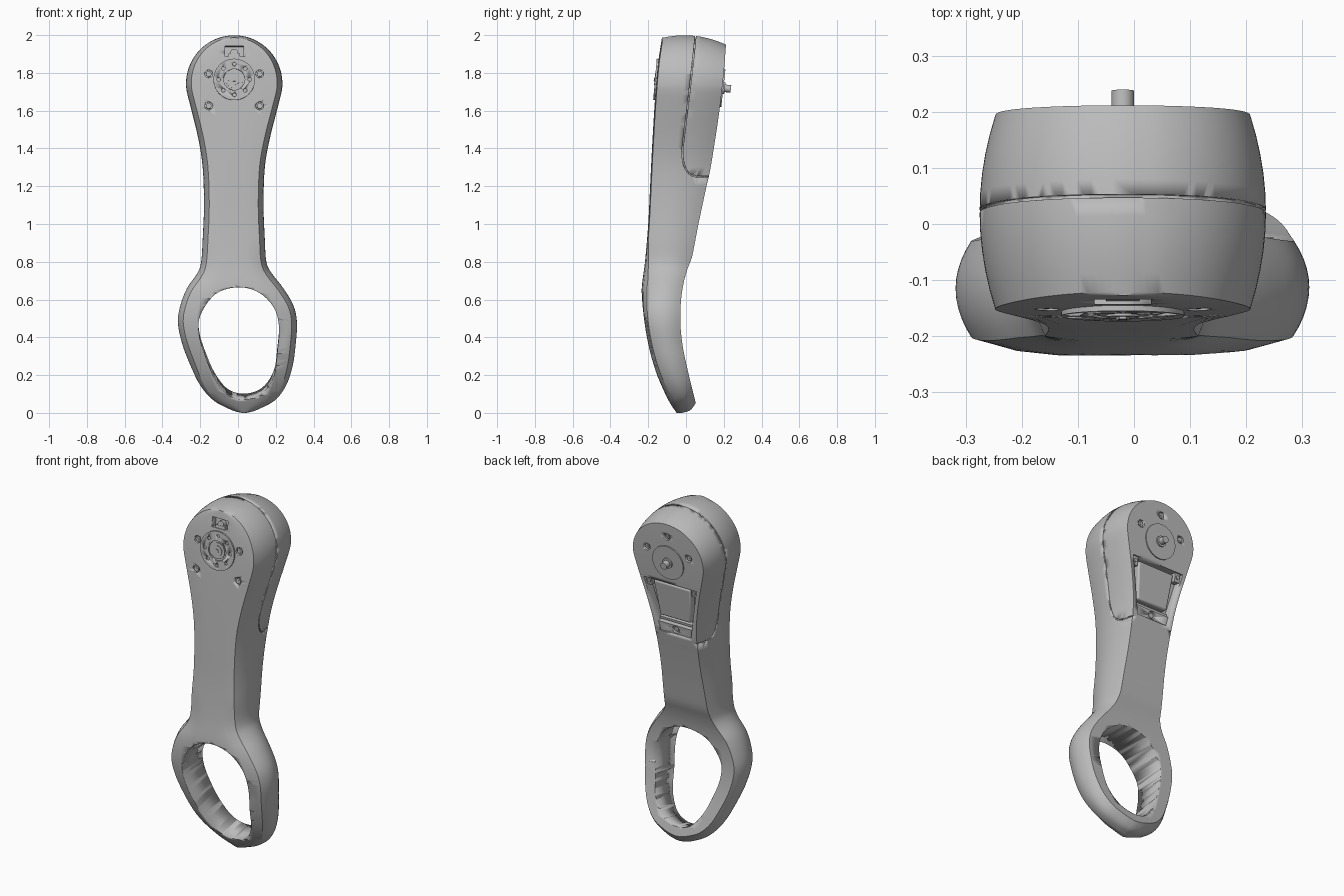
import bpy, bmesh, math
from mathutils import Vector

cube = bpy.data.objects.get("Cube")
if cube:
    bpy.data.objects.remove(cube, do_unlink=True)

grey = bpy.data.materials.new("satin grey")
grey.use_nodes = True
TONE = (0.5, 0.5, 0.5, 1)
grey.diffuse_color = TONE
grey.node_tree.nodes["Principled BSDF"].inputs["Base Color"].default_value = TONE
CX = -0.02


# ---- helpers ----
def spline(pts, k=5, closed=False):
    """Catmull-Rom curve through 2D points."""
    p = [Vector(q) for q in pts]
    n = len(p)
    at = (lambda i: p[i % n]) if closed else (lambda i: p[min(max(i, 0), n - 1)])
    out = []
    for i in range(n if closed else n - 1):
        a, b, c, d = (at(i + j) for j in (-1, 0, 1, 2))
        for s in range(k):
            t = s / k
            out.append(0.5 * (2 * b + (c - a) * t + (2 * a - 5 * b + 4 * c - d) * t * t
                              + (3 * b - a - 3 * c + d) * t ** 3))
    return out if closed else out + [p[-1]]


def lookup(curve, z):
    """y at height z on a curve listed from the top down."""
    for a, b in zip(curve, curve[1:]):
        if z >= b.x:
            return a.y + (b.y - a.y) * min(max((a.x - z) / (a.x - b.x), 0), 1)
    return curve[-1].y


def make(name, bm, angle=30):
    bmesh.ops.recalc_face_normals(bm, faces=bm.faces)
    me = bpy.data.meshes.new(name)
    bm.to_mesh(me)
    bm.free()
    me.materials.append(grey)
    ob = bpy.data.objects.new(name, me)
    bpy.context.collection.objects.link(ob)
    smooth(ob, angle)
    return ob


def smooth(ob, angle=30):
    bpy.ops.object.select_all(action='DESELECT')
    bpy.context.view_layer.objects.active = ob
    ob.select_set(True)
    bpy.ops.object.shade_smooth_by_angle(angle=math.radians(angle))


def cut(ob, cutter):
    m = ob.modifiers.new("cut", 'BOOLEAN')
    m.operation, m.solver, m.object = 'DIFFERENCE', 'EXACT', cutter
    bpy.context.view_layer.objects.active = ob
    bpy.ops.object.modifier_apply(modifier=m.name)
    bpy.data.objects.remove(cutter, do_unlink=True)


def solid(name, rings):
    """Closed solid between two matching rings of 3D points."""
    bm = bmesh.new()
    a, b = ([bm.verts.new(p) for p in r] for r in rings)
    n = len(a)
    for i in range(n):
        bm.faces.new((a[i], a[(i + 1) % n], b[(i + 1) % n], b[i]))
    bm.faces.new(a)
    bm.faces.new(b)
    return make(name, bm)


# ---- side profile: front and back surfaces as (z, y) ----
FRONT = spline([(2, -.125), (1.85, -.148), (1.65, -.165), (1.4, -.18), (1.2, -.19), (1, -.2),
                (.8, -.217), (.65, -.235), (.5, -.23), (.35, -.205), (.2, -.16), (.07, -.095), (0, -.05)])
BACK = spline([(2, .215), (1.8, .2), (1.6, .177), (1.4, .147), (1.27, .125), (1.22, .113), (1, .066),
               (.83, .033), (.78, .014), (.7, -.01), (.6, -.026), (.48, -.03), (.35, -.017),
               (.2, .015), (.1, .04), (0, .065)])

# ---- outline: round head, slim neck, wide ring (z, left x, right x) ----
ROWS = [(1.745 + .255 * math.cos(a), CX - .255 * math.sin(a), CX + .255 * math.sin(a))
        for a in (math.radians(d) for d in range(4, 105, 12))]
ROWS += [(1.6, -.246, .206), (1.45, -.21, .168), (1.3, -.187, .142), (1.1, -.18, .135),
         (.92, -.187, .142), (.8, -.195, .15), (.74, -.215, .178), (.66, -.27, .24),
         (.57, -.305, .293), (.48, -.318, .312), (.37, -.297, .306), (.25, -.252, .29),
         (.14, -.2, .255), (.06, -.13, .195), (.014, -.04, .105), (0, .02, .045)]
LEFT = spline([(r[1], r[0]) for r in ROWS], 4)
RIGHT = spline([(r[2], r[0]) for r in ROWS], 4)


def loft_body(name, shrink=0.0, layers=10, cols=8):
    loop = LEFT + RIGHT[::-1]
    n, half = len(loop), len(LEFT)
    bm = bmesh.new()

    def point(x, z, t, u=1.0):
        crown = .028 if z < .7 else max(.006, .028 - (z - .7) * .1)
        front = lookup(FRONT, z) + crown * u ** 4
        return bm.verts.new((x, front + (lookup(BACK, z) - front) * t, z))

    rings = []
    for k in range(layers + 1):
        t = k / layers
        inset = .028 * (2 * t - 1) ** 2 + shrink
        ring = []
        for i, p in enumerate(loop):
            d = (loop[(i + 1) % n] - loop[i - 1]).normalized()
            x, z = p.x - d.y * inset, p.y + d.x * inset
            # lean the crown backwards and slant the foot
            z += (.015 - .037 * t) * min(max((p.y - 1.7) / .3, 0), 1)
            z += (.025 * t - .028 * (1 - t) ** 4) * max(1 - p.y / .3, 0)
            ring.append(point(x, max(z, 0), t))
        rings.append(ring)
    for a, b in zip(rings, rings[1:]):
        for i in range(n):
            bm.faces.new((a[i], a[(i + 1) % n], b[(i + 1) % n], b[i]))
    for ring, t in ((rings[0], 0), (rings[-1], 1)):
        prev = None
        for i in range(half):
            p, q = ring[i], ring[n - 1 - i]
            row = [p]
            for c in range(1, cols):
                m = p.co.lerp(q.co, c / cols)
                row.append(point(m.x, m.z, t, abs(2 * c / cols - 1)))
            row.append(q)
            if prev:
                for c in range(cols):
                    bm.faces.new((prev[c], prev[c + 1], row[c + 1], row[c]))
            prev = row
        # close the narrow end strips
    ends = [e for e in bm.edges if e.is_boundary]
    bmesh.ops.holes_fill(bm, edges=ends, sides=0)
    return make(name, bm)


body = loft_body("body")

# ---- grip hole through the ring ----
HOLE = spline([(0, .665), (.11, .638), (.19, .56), (.217, .46), (.208, .33), (.19, .2), (.13, .1), (.04, .063),
               (-.05, .088), (-.12, .18), (-.17, .3), (-.205, .42), (-.2, .52), (-.12, .63)], 5, True)
cut(body, solid("hole_cutter", [[(p.x, y, p.y + (.665 - p.y) * .065 * (y + .13) / .17) for p in HOLE]
                                for y in (-.4, .2)]))

# ---- shallow seam around the rear cover ----
SEAM = spline([(.056, 2.1), (.046, 1.95), (.012, 1.65), (-.016, 1.42), (-.016, 1.34),
               (.005, 1.28), (.045, 1.253), (.12, 1.25), (.2, 1.25)], 5)
edge = []
for sgn in (1, -1):
    side = []
    for i, p in enumerate(SEAM):
        d = (SEAM[min(i + 1, len(SEAM) - 1)] - SEAM[max(i - 1, 0)]).normalized()
        side.append(p + sgn * .003 * Vector((-d.y, d.x)))
    edge += side[::sgn]
seam = solid("seam_cutter", [[(x, p.x, p.y) for p in edge] for x in (-.5, .5)])
cut(seam, loft_body("seam_core", .009))
cut(body, seam)


# ---- surface details, placed in a frame lying on the front or back face ----
def prism(name, back, z, pts, d0, d1):
    curve = BACK if back else FRONT
    up = Vector((0, lookup(curve, z + .08) - lookup(curve, z - .08), .16)).normalized()
    out = Vector((0, up.z, -up.y)) * (1 if back else -1)
    o = Vector((CX, lookup(curve, z), z))
    return solid(name, [[o + Vector((u, 0, 0)) + up * v + out * d for u, v in pts] for d in (d0, d1)])


def circle(r, u=0, v=0, n=32):
    return [(u + r * math.cos(i * math.tau / n), v + r * math.sin(i * math.tau / n)) for i in range(n)]


def box(w, v0, v1, w_top=None):
    t = w if w_top is None else w_top
    return [(-w, v0), (w, v0), (t, v1), (-t, v1)]


def screw(name, back, z, u, v, r=.021):
    cut(body, prism("screw_cutter", back, z, circle(r, u, v, 20), -.014, .03))
    prism(name, back, z, circle(r * .7, u, v, 20), -.02, -.005)
    prism(name + "_socket", back, z, circle(r * .35, u, v, 6), -.006, -.003)


# front flange with bolt holes and hub
ZF = 1.765
flange = prism("front_flange", False, ZF, circle(.11, n=48), -.02, .008)
cut(flange, prism("bore_cutter", False, ZF, circle(.056), -.006, .03))
for i in range(8):
    a = i * math.tau / 8
    cut(flange, prism("bolt_cutter", False, ZF, circle(.01, .082 * math.cos(a), .082 * math.sin(a), 12), -.006, .03))
for r, h in ((.046, .006), (.03, .01), (.012, .014)):
    prism("front_hub", False, ZF, circle(r, n=6 if r < .02 else 32), -.02, h)
for u in (-.135, .135):
    for v in (.03, -.14):
        screw("front_screw", False, ZF, u, v)

# connector port above the flange
ZP = 1.915
cut(body, prism("port_cutter", False, ZP, box(.05, -.028, .028), -.035, .04))
prism("port_plug", False, ZP, circle(.02, v=-.006, n=20), -.045, -.008)
prism("port_shelf", False, ZP, box(.03, -.028, -.012), -.045, -.006)

# open bay in the back with pad, ledge and screw block
ZB = 1.42
cut(body, prism("bay_cutter", True, ZB, box(.1, -.15, .17, .17), -.05, .1))
pad = prism("bay_pad", True, ZB, box(.1, -.06, .155, .12), -.06, -.014)
bev = pad.modifiers.new("bevel", 'BEVEL')
bev.width, bev.segments = .01, 3
smooth(pad, 40)
prism("bay_ledge", True, ZB, box(.11, -.09, -.076), -.06, -.025)
block = prism("bay_block", True, ZB, box(.099, -.151, -.096, .109), -.06, -.008)
cut(block, prism("block_cutter", True, ZB, circle(.022, v=-.122), -.025, .05))
prism("block_screw", True, ZB, circle(.015, v=-.122, n=20), -.04, -.014)
for s in (-1, 1):
    prism("bay_bracket", True, ZB, box(.017, .12, .172), -.06, -.012).location.x = s * .145
    prism("bracket_screw", True, ZB, circle(.011, v=.147, n=16), -.06, -.006).location.x = s * .145

# rear disc, shaft and screws
ZR = 1.72
for name, r, h in (("rear_disc", .1, .006), ("rear_collar", .03, .014), ("rear_shaft", .02, .046)):
    prism(name, True, ZR, circle(r, n=40), -.02, h)
for u, v in ((0, .155), (-.135, .06), (.135, .06)):
    screw("rear_screw", True, ZR, u, v)
